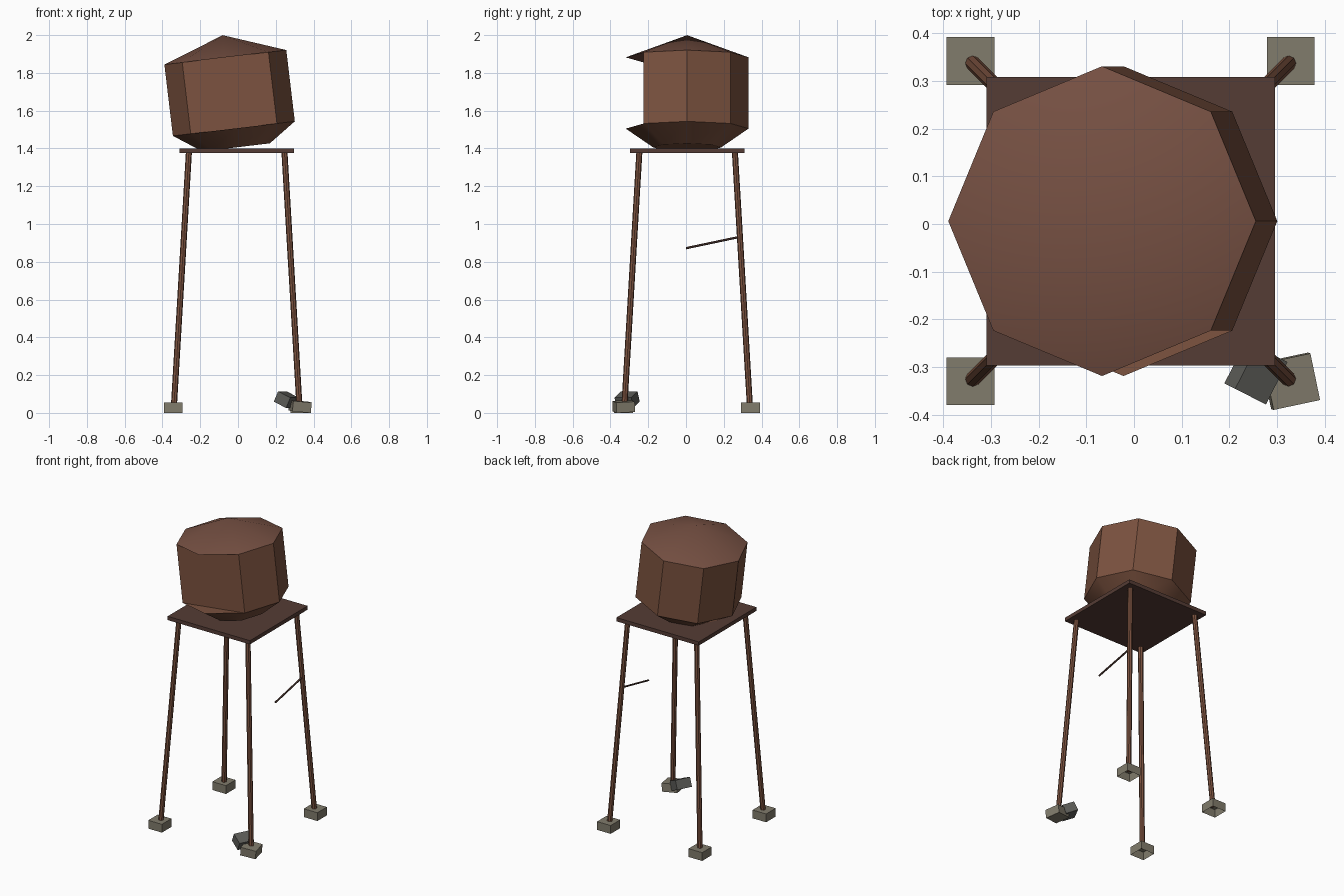
import bpy, bmesh
from math import sin, cos, pi, radians
from mathutils import Vector, Matrix

if "Cube" in bpy.data.objects:
    bpy.data.objects.remove(bpy.data.objects["Cube"])

CX, CY = -0.007, 0.006   # centre of the tower itself


def material(name, rgb):
    m = bpy.data.materials.new(name)
    m.diffuse_color = (*rgb, 1)
    m.use_nodes = True
    m.node_tree.nodes["Principled BSDF"].inputs["Base Color"].default_value = m.diffuse_color
    return m


RUST = material("rust", (0.20, 0.085, 0.05))
ROOF = material("roof_rust", (0.18, 0.08, 0.055))
DECK = material("dark_rust", (0.09, 0.045, 0.035))
STONE = material("concrete", (0.22, 0.20, 0.15))
RUBBLE = material("rubble", (0.11, 0.11, 0.10))


def finish(bm, name, mat, matrix=Matrix(), smooth=False):
    bmesh.ops.recalc_face_normals(bm, faces=bm.faces)
    me = bpy.data.meshes.new(name)
    bm.to_mesh(me)
    bm.free()
    ob = bpy.data.objects.new(name, me)
    bpy.context.collection.objects.link(ob)
    me.materials.append(mat)
    ob.matrix_world = matrix
    if smooth:
        bpy.ops.object.select_all(action='DESELECT')
        ob.select_set(True)
        bpy.context.view_layer.objects.active = ob
        bpy.ops.object.shade_smooth_by_angle(angle=radians(30))
    return ob


def box(name, loc, size, mat, rot=(0, 0, 0), open_bottom=False):
    bm = bmesh.new()
    bmesh.ops.create_cube(bm, size=1)
    bmesh.ops.scale(bm, vec=size, verts=bm.verts)
    m = Matrix.LocRotScale(Vector(loc), None, None)
    for axis, ang in zip("ZYX", reversed(rot)):
        m = m @ Matrix.Rotation(radians(ang), 4, axis)
    ob = finish(bm, name, mat, m)
    if open_bottom:
        bm = bmesh.new()
        bm.from_mesh(ob.data)
        low = [f for f in bm.faces if f.normal.z < -0.9]
        bmesh.ops.delete(bm, geom=low, context='FACES_ONLY')
        bm.to_mesh(ob.data)
        bm.free()
    return ob


def rod(name, a, b, r, sides, mat):
    a, b = Vector(a), Vector(b)
    d = b - a
    bm = bmesh.new()
    bmesh.ops.create_cone(bm, cap_ends=True, segments=sides,
                          radius1=r, radius2=r, depth=d.length)
    m = Matrix.Translation((a + b) / 2) @ d.to_track_quat('Z', 'Y').to_matrix().to_4x4()
    return finish(bm, name, mat, m)


def octagon(r, z, skip=()):
    return [(r * cos(i * pi / 4), r * sin(i * pi / 4), z)
            for i in range(8) if i not in skip]


def loft(name, rings, caps, mat, matrix, smooth=False):
    bm = bmesh.new()
    vs = [[bm.verts.new(p) for p in ring] for ring in rings]
    for lo, hi in zip(vs, vs[1:]):
        n = len(lo)
        for i in range(n):
            j = (i + 1) % n
            if len(hi) == 1:
                bm.faces.new((lo[i], lo[j], hi[0]))
            else:
                bm.faces.new((lo[i], lo[j], hi[j], hi[i]))
    for k in caps:
        bm.faces.new(vs[k])
    return finish(bm, name, mat, matrix, smooth)


# Leaning tank: the wall lacks its front corner, leaving one flat wide panel
R = 0.325
lean = Matrix.Translation((-0.022, CY, 1.505)) @ Matrix.Rotation(radians(-6.8), 4, 'Y')
loft("tank_wall", [octagon(R, 0, (6,)), octagon(R, 0.38, (6,))], (), RUST, lean)
loft("tank_bottom", [octagon(0.18, -0.1), octagon(R, 0)], (0, 1), RUST, lean, True)
loft("tank_roof", [octagon(R, 0.38), [(0, 0, 0.498)]], (0,), ROOF, lean, True)

# Platform
box("platform", (CX, CY, 1.388), (0.605, 0.605, 0.025), DECK)

# Splayed legs and footings, the front right footing knocked askew
for sx, xn in ((-1, "left"), (1, "right")):
    for sy, yn in ((-1, "front"), (1, "back")):
        rod(f"{yn}_{xn}_leg", (CX + sx * 0.332, CY + sy * 0.332, 0.04),
            (CX + sx * 0.253, CY + sy * 0.253, 1.38), 0.016, 8, RUST)
        broken = sx > 0 and sy < 0
        box(f"{yn}_{xn}_footing",
            (CX + sx * 0.336, CY + sy * 0.336, 0.034 if broken else 0.0275),
            (0.1, 0.1, 0.055), STONE,
            (3, 5, 12) if broken else (0, 0, 0), not broken)

# Broken concrete lump and snapped brace
box("concrete_lump", (0.256, -0.312, 0.07), (0.08, 0.1, 0.06), RUBBLE, (0, 25, -27))
rod("snapped_brace", (0.275, 0.0, 0.872), (0.275, 0.285, 0.932), 0.006, 6, DECK)
